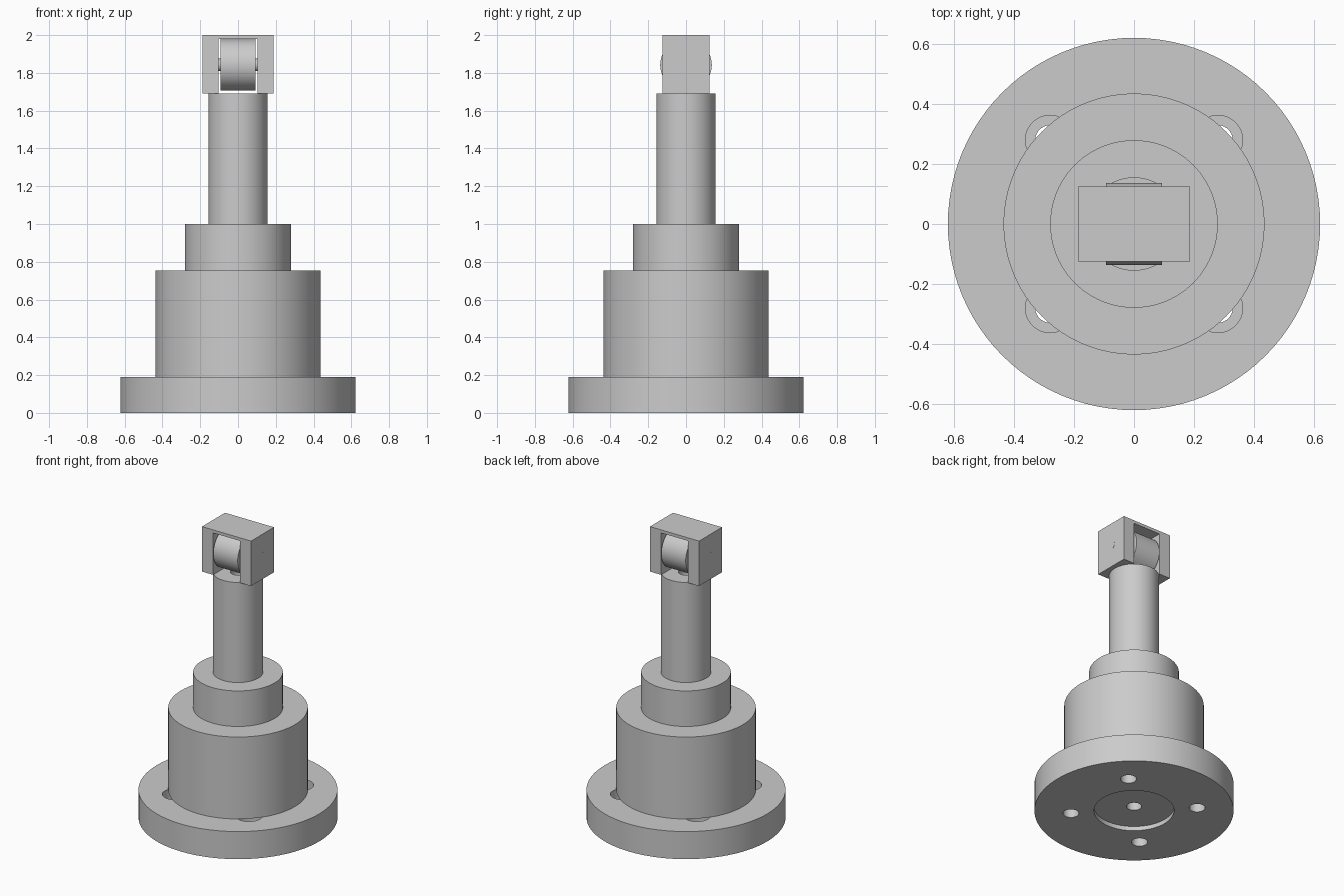
import bpy, bmesh, math
from mathutils import Matrix, Vector

if "Cube" in bpy.data.objects:
    bpy.data.objects.remove(bpy.data.objects["Cube"], do_unlink=True)

steel = bpy.data.materials.new("plain grey steel")
steel.use_nodes = True
GREY = (0.6, 0.6, 0.6, 1)
steel.diffuse_color = GREY
steel.node_tree.nodes["Principled BSDF"].inputs["Base Color"].default_value = GREY

BORE = 0.047
FLANGE_TOP = 0.19
ROD_TOP = 1.69
AXLE_Z = 1.842


def add_object(name, bm):
    bmesh.ops.recalc_face_normals(bm, faces=bm.faces)
    mesh = bpy.data.meshes.new(name)
    bm.to_mesh(mesh)
    bm.free()
    mesh.materials.append(steel)
    obj = bpy.data.objects.new(name, mesh)
    bpy.context.collection.objects.link(obj)
    return obj


def activate(obj):
    bpy.ops.object.select_all(action='DESELECT')
    obj.select_set(True)
    bpy.context.view_layer.objects.active = obj


def smooth(obj):
    activate(obj)
    bpy.ops.object.shade_smooth_by_angle(angle=math.radians(30))


def revolve(name, profile, steps=96):
    """Spin a closed (radius, height) profile around z."""
    bm = bmesh.new()
    verts = [bm.verts.new((r, 0, z)) for r, z in profile]
    edges = [bm.edges.new((v, verts[i - 1])) for i, v in enumerate(verts)]
    bmesh.ops.spin(bm, geom=verts + edges, cent=(0, 0, 0), axis=(0, 0, 1),
                   angle=math.tau, steps=steps, use_merge=True)
    bmesh.ops.remove_doubles(bm, verts=bm.verts, dist=0.0001)
    return add_object(name, bm)


def cylinder(name, radius, length, centre, along_x=False, sides=64):
    bm = bmesh.new()
    turn = Matrix.Rotation(math.pi / 2, 4, 'Y') if along_x else Matrix()
    bmesh.ops.create_cone(bm, cap_ends=True, segments=sides, radius1=radius,
                          radius2=radius, depth=length,
                          matrix=Matrix.Translation(centre) @ turn)
    return add_object(name, bm)


def cut(target, cutter):
    mod = target.modifiers.new("cut", 'BOOLEAN')
    mod.operation = 'DIFFERENCE'
    mod.solver = 'EXACT'
    mod.object = cutter
    activate(target)
    bpy.ops.object.modifier_apply(modifier=mod.name)
    bpy.data.objects.remove(cutter, do_unlink=True)


# Base flange with a shallow recess underneath
flange = revolve("base_flange", [
    (BORE, 0.03), (0.25, 0.03), (0.25, 0), (0.622, 0),
    (0.622, FLANGE_TOP), (BORE, FLANGE_TOP)])

# Four counterbored bolt holes
for sx in (-1, 1):
    for sy in (-1, 1):
        spot = Vector((sx * 0.28, sy * 0.28, 0))
        cut(flange, cylinder("bolt_hole", 0.05, 1, spot, sides=40))
        cut(flange, cylinder("counterbore", 0.083, 0.2,
                             spot + Vector((0, 0, FLANGE_TOP)), sides=48))
smooth(flange)

# Stepped body, collar and rod in one turned piece
body = revolve("stepped_body_and_rod", [
    (BORE, FLANGE_TOP), (0.436, FLANGE_TOP), (0.436, 0.755), (0.28, 0.755),
    (0.28, 1), (0.156, 1), (0.156, ROD_TOP), (BORE, ROD_TOP)])
smooth(body)

# Fork head: an inverted U profile extruded front to back
outline = [(-0.187, ROD_TOP), (-0.187, 2), (0.187, 2), (0.187, ROD_TOP),
           (0.103, ROD_TOP), (0.103, 1.979), (-0.103, 1.979), (-0.103, ROD_TOP)]
bm = bmesh.new()
face = bm.faces.new([bm.verts.new((x, -0.125, z)) for x, z in outline])
grown = bmesh.ops.extrude_face_region(bm, geom=[face])
bmesh.ops.translate(bm, vec=(0, 0.25, 0),
                    verts=[v for v in grown["geom"] if isinstance(v, bmesh.types.BMVert)])
add_object("fork_head", bm)

# Roller and its axle pin
smooth(cylinder("roller", 0.1365, 0.186, (0, 0, AXLE_Z), along_x=True, sides=96))
smooth(cylinder("axle_pin", 0.033, 0.375, (0, 0, AXLE_Z), along_x=True, sides=48))
